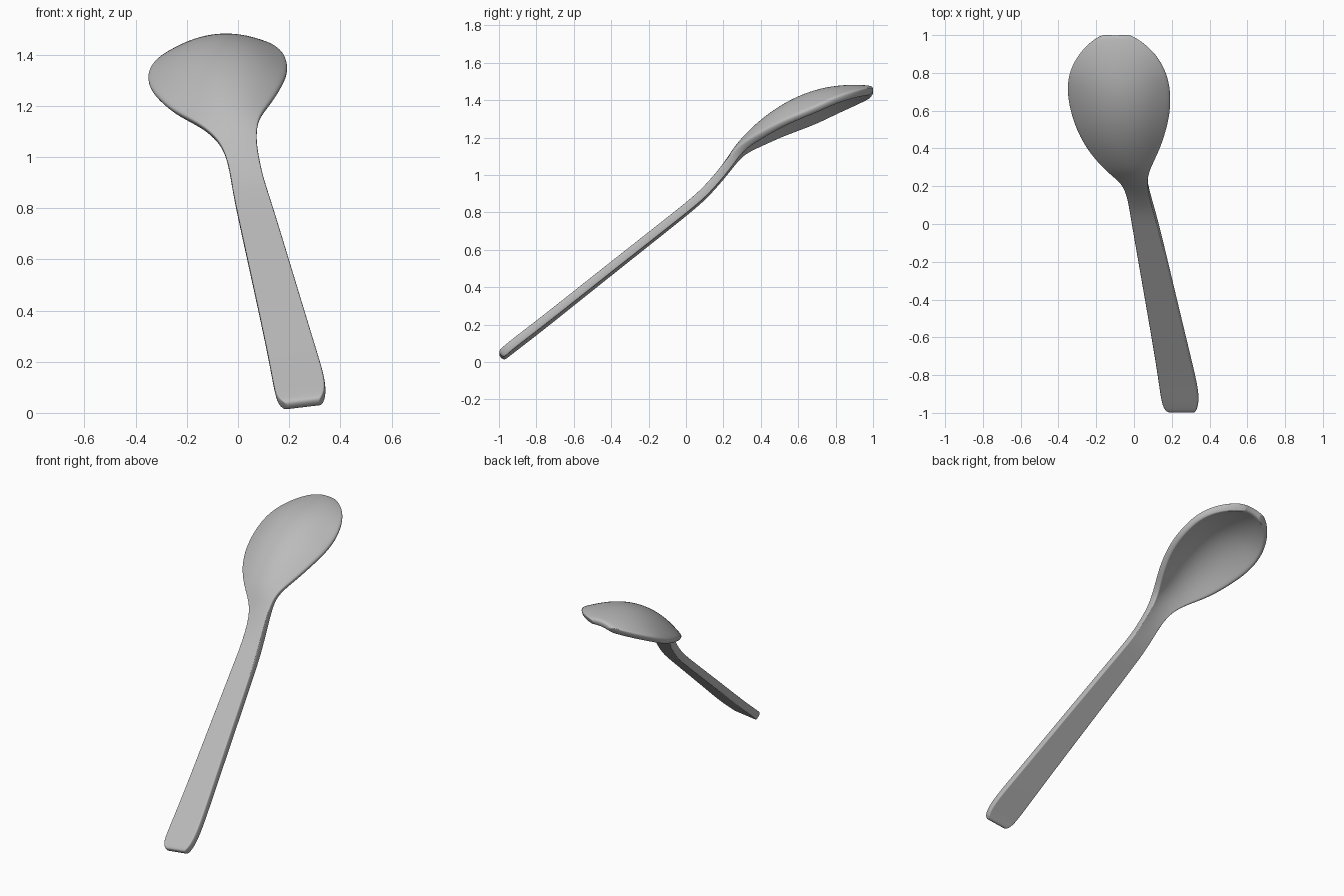
import bpy
import bmesh

default_cube = bpy.data.objects.get("Cube")
if default_cube:
    bpy.data.objects.remove(default_cube, do_unlink=True)

# Plain grey metal
metal = bpy.data.materials.new("grey_metal")
metal.use_nodes = True
grey = (0.5, 0.5, 0.5, 1)
metal.diffuse_color = grey
metal.node_tree.nodes["Principled BSDF"].inputs["Base Color"].default_value = grey

# Stations along the spoon: y, right edge x, left edge x, rim height, dome height
stations = [
    (-.99, .19, .32, .03, 0),
    (-.97, .155, .34, .05, 0),
    (-.9, .14, .345, .105, 0),
    (-.75, .12, .31, .22, 0),
    (-.4, .06, .225, .5, 0),
    (0, -.01, .13, .815, 0),
    (.1, -.025, .1, .9, 0),
    (.2, -.045, .075, 1.015, .005),
    (.25, -.085, .07, 1.08, .015),
    (.3, -.15, .08, 1.135, .035),
    (.4, -.24, .13, 1.185, .085),
    (.5, -.295, .165, 1.235, .11),
    (.6, -.33, .187, 1.275, .125),
    (.7, -.348, .19, 1.315, .122),
    (.8, -.342, .172, 1.365, .09),
    (.9, -.29, .115, 1.405, .055),
    (.97, -.215, .03, 1.43, .025),
    (1, -.15, -.04, 1.44, .01),
]
columns = [-1, -.9, -.6, -.3, 0, .3, .6, .9, 1]
ROLL = .12        # sideways tilt of the whole spoon
THICKNESS = .046


def loft_sheet(bm):
    """Skin the stations as one open sheet, domed across the bowl."""
    rows = []
    for y, right, left, rim, dome in stations:
        centre, half = (left + right) / 2, (left - right) / 2
        rows.append([
            bm.verts.new((centre + u * half, y,
                          rim + ROLL * u * half + dome * (1 - u * u)))
            for u in columns
        ])
    for lower, upper in zip(rows, rows[1:]):
        for i in range(len(columns) - 1):
            face = bm.faces.new((lower[i], lower[i + 1], upper[i + 1], upper[i]))
            face.smooth = True


# Spoon: handle, neck and downturned bowl in one continuous body
mesh = bpy.data.meshes.new("spoon")
bm = bmesh.new()
loft_sheet(bm)
bm.to_mesh(mesh)
bm.free()
mesh.materials.append(metal)
spoon = bpy.data.objects.new("spoon", mesh)
bpy.context.collection.objects.link(spoon)

# Give the sheet its thickness, then round it off
shell = spoon.modifiers.new("thickness", "SOLIDIFY")
shell.thickness = THICKNESS
shell.offset = 0
rounding = spoon.modifiers.new("rounding", "SUBSURF")
rounding.levels = 3
rounding.render_levels = 3
